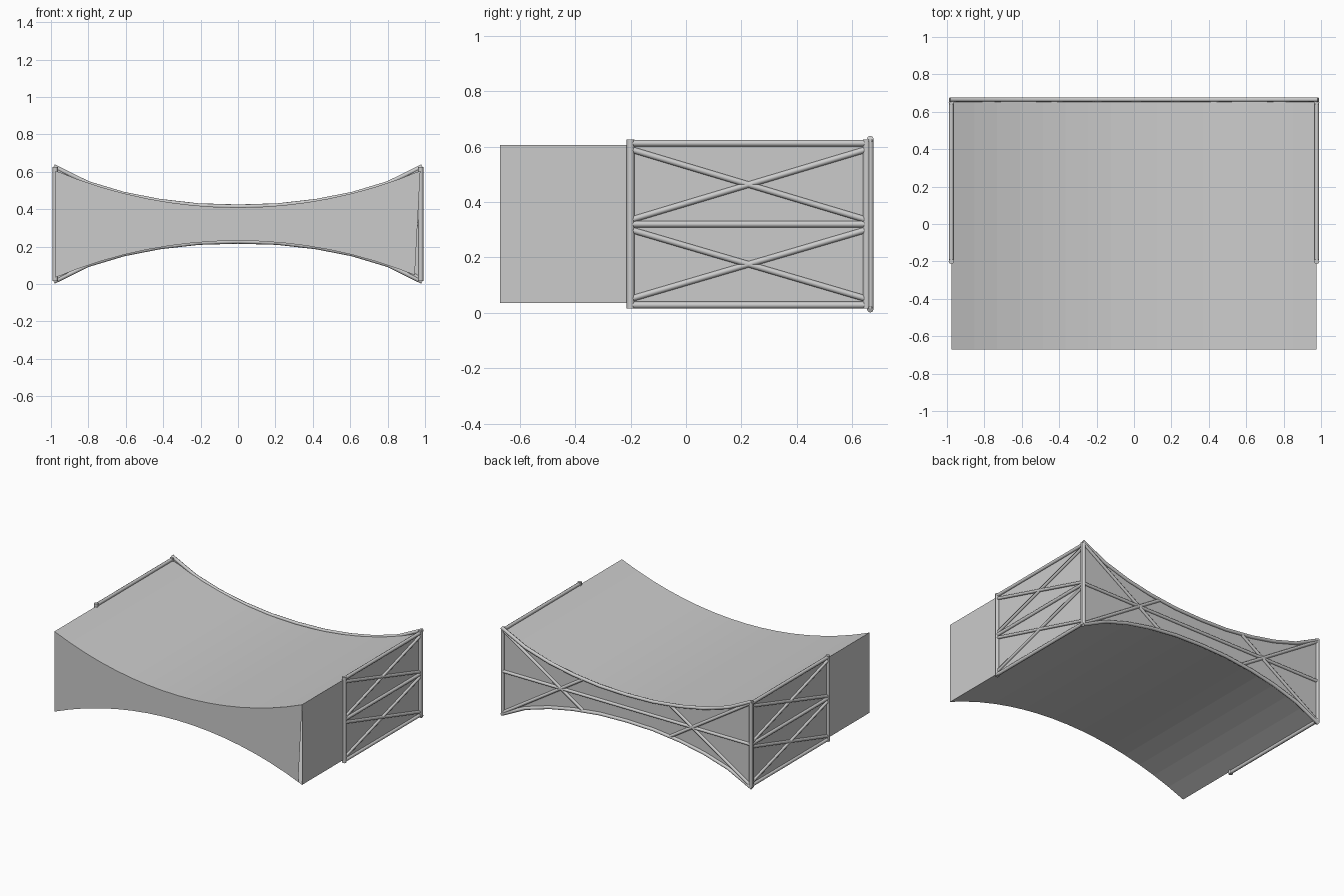
import bpy, bmesh, math

if "Cube" in bpy.data.objects:
    bpy.data.objects.remove(bpy.data.objects["Cube"])

MID = 0.32            # height of the symmetry plane
W = 0.975             # half width of the body
Y0, Y1 = -0.672, 0.662
SEG = 16


def arc_z(x):
    # top skin: shallow circular sag
    r = 2.52
    return 0.409 + r - math.sqrt(r * r - x * x)


def tubes(name, paths, r):
    # 8-sided bars along polylines
    cu = bpy.data.curves.new(name, 'CURVE')
    cu.dimensions = '3D'
    cu.bevel_depth = r
    cu.bevel_resolution = 2
    cu.use_fill_caps = True
    for path in paths:
        s = cu.splines.new('POLY')
        s.points.add(len(path) - 1)
        for p, co in zip(s.points, path):
            p.co = (*co, 1)
    ob = bpy.data.objects.new(name, cu)
    bpy.context.collection.objects.link(ob)
    bpy.ops.object.select_all(action='DESELECT')
    ob.select_set(True)
    bpy.context.view_layer.objects.active = ob
    bpy.ops.object.convert(target='MESH')
    return ob


# Body: hourglass prism with sagging top and arched underside
bm = bmesh.new()
xs = [-W + 2 * W * i / SEG for i in range(SEG + 1)]
profile = [(x, 2 * MID - arc_z(x)) for x in xs] + [(x, arc_z(x)) for x in reversed(xs)]
front = [bm.verts.new((x, Y0, z)) for x, z in profile]
back = [bm.verts.new((x, Y1, z)) for x, z in profile]
n = len(profile)
for i in range(n):
    j = (i + 1) % n
    bm.faces.new((front[j], front[i], back[i], back[j]))
bm.faces.new(list(reversed(back)))
# front wall leaves a thin open sliver at its lower right corner
slit_x = 0.945
slit = bm.verts.new((slit_x, Y0, 2 * MID - arc_z(slit_x)))
bm.faces.new(front[:SEG] + [slit] + front[SEG + 1:])
bmesh.ops.recalc_face_normals(bm, faces=bm.faces)
me = bpy.data.meshes.new("body")
bm.to_mesh(me)
bm.free()
bpy.context.collection.objects.link(bpy.data.objects.new("body", me))

# Back frame: curved rails, mid rail, corner posts and cross braces
YB = 0.665
half = [(0.21, 0.419), (0.42, 0.443), (0.61, 0.48), (0.8, 0.537), (0.985, 0.628)]
rail = [(-x, z) for x, z in reversed(half)] + [(0, 0.413)] + half
tubes("back_curved_rails", [[(x, YB, z) for x, z in rail],
                            [(x, YB, 2 * MID - z) for x, z in rail]], 0.012)
tubes("back_mid_rail", [[(-0.98, YB, MID), (0.98, YB, MID)]], 0.011)
braces, posts = [], []
for s in (-1, 1):
    posts.append([(s * 0.978, YB, 0.015), (s * 0.978, YB, 0.625)])
    braces.append([(s * 0.97, YB, 0.03), (s * 0.345, YB, 0.43)])
    braces.append([(s * 0.97, YB, 0.61), (s * 0.345, YB, 0.21)])
tubes("back_posts", posts, 0.012)
tubes("back_cross_braces", braces, 0.011)

# Side frames: posts, three rails and two stacked crosses on each side
YA, YC = -0.2, 0.652
for side, s in (("left", -1), ("right", 1)):
    x = s * 0.977
    tubes(side + "_posts", [[(x, y, 0.015), (x, y, 0.625)] for y in (YA, YC)], 0.014)
    levels = (0.028, MID, 0.612)
    tubes(side + "_rails", [[(x, YA, z), (x, YC, z)] for z in levels], 0.012)
    cross = []
    for lo, hi in ((0.05, 0.30), (0.335, 0.59)):
        cross.append([(x, YA, lo), (x, YC, hi)])
        cross.append([(x, YA, hi), (x, YC, lo)])
    tubes(side + "_cross_braces", cross, 0.011)
